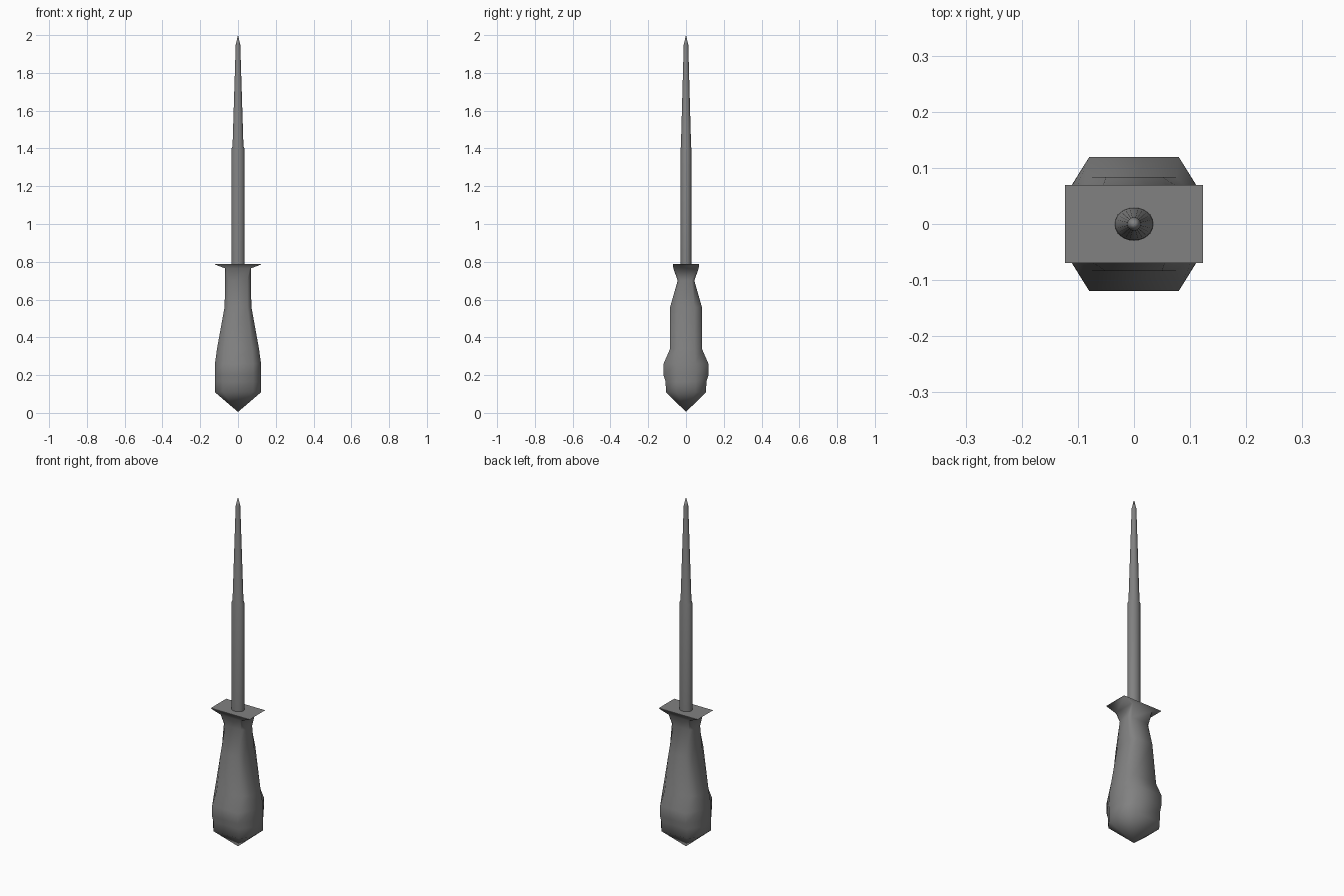
import bpy, bmesh, math

if "Cube" in bpy.data.objects:
    bpy.data.objects.remove(bpy.data.objects["Cube"])

# Dark grey finish shared by all parts
dark = bpy.data.materials.new("dark_grey")
dark.diffuse_color = (0.22, 0.22, 0.22, 1)
dark.use_nodes = True
dark.node_tree.nodes["Principled BSDF"].inputs["Base Color"].default_value = dark.diffuse_color


def loft(name, rings, angle):
    """Skin a stack of equal-length rings; single-point rings become tips."""
    bm = bmesh.new()
    rows = [[bm.verts.new(p) for p in r] for r in rings]
    for a, b in zip(rows, rows[1:]):
        n = max(len(a), len(b))
        for i in range(n):
            j = (i + 1) % n
            if len(a) == 1:
                bm.faces.new((a[0], b[j], b[i]))
            elif len(b) == 1:
                bm.faces.new((a[i], a[j], b[0]))
            else:
                bm.faces.new((a[i], a[j], b[j], b[i]))
    for row in (rows[0], rows[-1]):
        if len(row) > 1:
            bm.faces.new(row)
    bmesh.ops.remove_doubles(bm, verts=bm.verts, dist=1e-5)
    bmesh.ops.recalc_face_normals(bm, faces=bm.faces)
    mesh = bpy.data.meshes.new(name)
    bm.to_mesh(mesh)
    bm.free()
    mesh.materials.append(dark)
    ob = bpy.data.objects.new(name, mesh)
    bpy.context.collection.objects.link(ob)
    bpy.ops.object.select_all(action='DESELECT')
    ob.select_set(True)
    bpy.context.view_layer.objects.active = ob
    bpy.ops.object.shade_smooth_by_angle(angle=math.radians(angle))
    return ob


def octagon(z, x, y, cx, cy):
    """Chamfered rectangle, half sizes x and y, chamfer ends at cx and cy."""
    return [(x, -cy, z), (x, cy, z), (cx, y, z), (-cx, y, z),
            (-x, cy, z), (-x, -cy, z), (-cx, -y, z), (cx, -y, z)]


def ellipse(z, rx, ry, n=24):
    return [(rx * math.cos(2 * math.pi * i / n),
             ry * math.sin(2 * math.pi * i / n), z) for i in range(n)]


# Handle: pointed pommel, swollen grip, pinched neck and flared guard
sections = [
    (0.11, 0.123, 0.106, 0.08, 0.05),
    (0.165, 0.123, 0.108, 0.08, 0.05),
    (0.20, 0.123, 0.119, 0.08, 0.05),
    (0.26, 0.122, 0.119, 0.08, 0.05),
    (0.34, 0.111, 0.084, 0.075, 0.045),
    (0.56, 0.071, 0.084, 0.05, 0.045),
    (0.70, 0.068, 0.044, 0.05, 0.03),
    (0.765, 0.068, 0.067, 0.062, 0.06),
    (0.784, 0.118, 0.0695, 0.118, 0.0695),
    (0.788, 0.123, 0.0695, 0.123, 0.0695),
]
loft("handle", [[(0, 0, 0.005)]] + [octagon(*s) for s in sections], 72)

# Shaft: straight rod with a small shoulder, then a taper ending in a point
loft("shaft", [ellipse(0.78, 0.035, 0.030), ellipse(1.40, 0.034, 0.029),
               ellipse(1.41, 0.029, 0.027), ellipse(1.95, 0.012, 0.012),
               [(0, 0, 2.0)]], 60)
